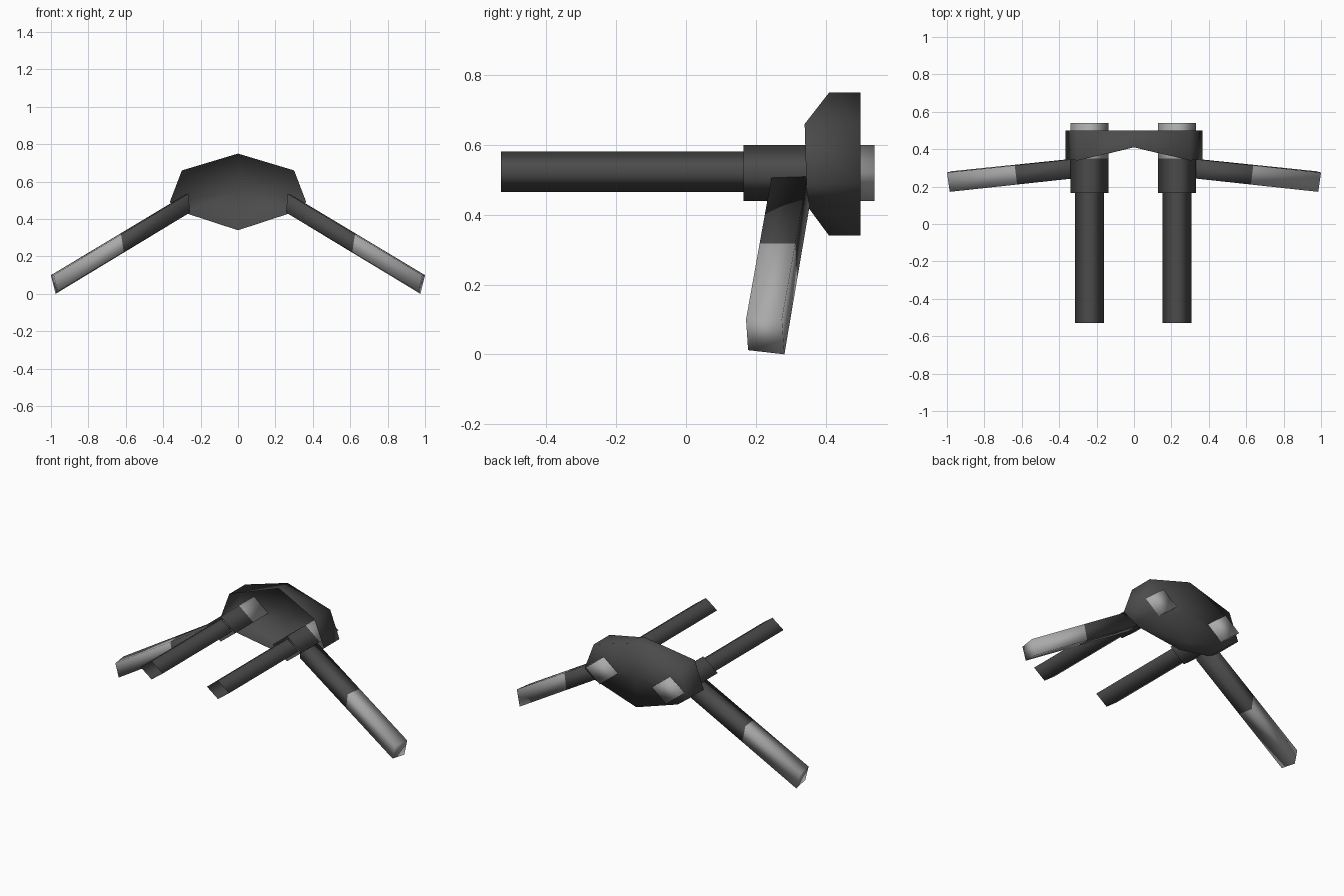
import bpy
from mathutils import Vector

if "Cube" in bpy.data.objects:
    bpy.data.objects.remove(bpy.data.objects["Cube"])


def material(name, v):
    m = bpy.data.materials.new(name)
    m.diffuse_color = (v, v, v, 1)
    m.use_nodes = True
    m.node_tree.nodes["Principled BSDF"].inputs["Base Color"].default_value = m.diffuse_color
    return m


DARK = material("dark_grey", 0.07)
LIGHT = material("light_grey", 0.40)


def build(name, verts, faces, mats, indices=None):
    me = bpy.data.meshes.new(name)
    me.from_pydata([tuple(v) for v in verts], [], faces)
    for m in mats:
        me.materials.append(m)
    for i, p in enumerate(me.polygons):
        p.use_smooth = True
        if indices:
            p.material_index = indices[i]
    me.update()
    ob = bpy.data.objects.new(name, me)
    bpy.context.collection.objects.link(ob)
    return ob


def diamond_tube(name, cx, cz, rx, rz, y0, y1, mat, cap_back=False):
    """Four-sided sleeve along y, open unless the back is capped."""
    ring = [(rx, 0), (0, rz), (-rx, 0), (0, -rz)]
    verts = [(cx + a, y, cz + b) for y in (y0, y1) for a, b in ring]
    faces = [(i, 4 + i, 4 + (i + 1) % 4, (i + 1) % 4) for i in range(4)]
    if cap_back:
        faces.append((7, 6, 5, 4))
    return build(name, verts, faces, [mat])


# Hub: open-fronted shell with a flat back and a notched front rim (x, z, rim y)
right = [(0, 0.75, 0.41), (0.30, 0.66, 0.34), (0.365, 0.49, 0.345), (0.29, 0.435, 0.34), (0, 0.34, 0.41)]
rim = right + [(-x, z, y) for x, z, y in right[-2:0:-1]]
n = len(rim)
verts = [(x, y, z) for x, z, y in rim] + [(x, 0.5, z) for x, z, y in rim] + [(0, 0.5, 0.545)]
faces = [(i, (i + 1) % n, n + (i + 1) % n, n + i) for i in range(n)]
faces += [(n + i, n + (i + 1) % n, 2 * n) for i in range(n)]
build("hub_shell", verts, faces, [DARK])

# Leg corners for the right side: top front, top back, bottom back, bottom front
inner = [Vector(p) for p in ((0.265, 0.25, 0.535), (0.275, 0.352, 0.535),
                             (0.265, 0.355, 0.43), (0.257, 0.255, 0.435))]
outer = [Vector(p) for p in ((0.985, 0.172, 0.10), (1.0, 0.275, 0.10),
                             (0.975, 0.282, 0.0), (0.965, 0.178, 0.012))]

for side, s, cx in (("left", -1, -0.238), ("right", 1, 0.23)):
    # Barrel, thicker sleeve and pale rear plug
    diamond_tube(side + "_barrel", cx, 0.523, 0.078, 0.058, -0.53, 0.17, DARK)
    diamond_tube(side + "_sleeve", cx, 0.52, 0.101, 0.08, 0.165, 0.35, DARK)
    diamond_tube(side + "_plug", cx, 0.52, 0.101, 0.08, 0.35, 0.54, LIGHT, True)

    # Splayed leg: dark inner half, pale outer half
    middle = [a.lerp(b, 0.5) for a, b in zip(inner, outer)]
    verts = [(s * v.x, v.y, v.z) for v in inner + middle + outer]
    faces = [(0, 1, 2, 3), (11, 10, 9, 8)]
    indices = [0, 1]
    for k in (0, 1):
        for i in range(4):
            j = (i + 1) % 4
            faces.append((4 * k + i, 4 * k + 4 + i, 4 * k + 4 + j, 4 * k + j))
            indices.append(k)
    if s < 0:
        faces = [f[::-1] for f in faces]
    build(side + "_leg", verts, faces, [DARK, LIGHT], indices)
